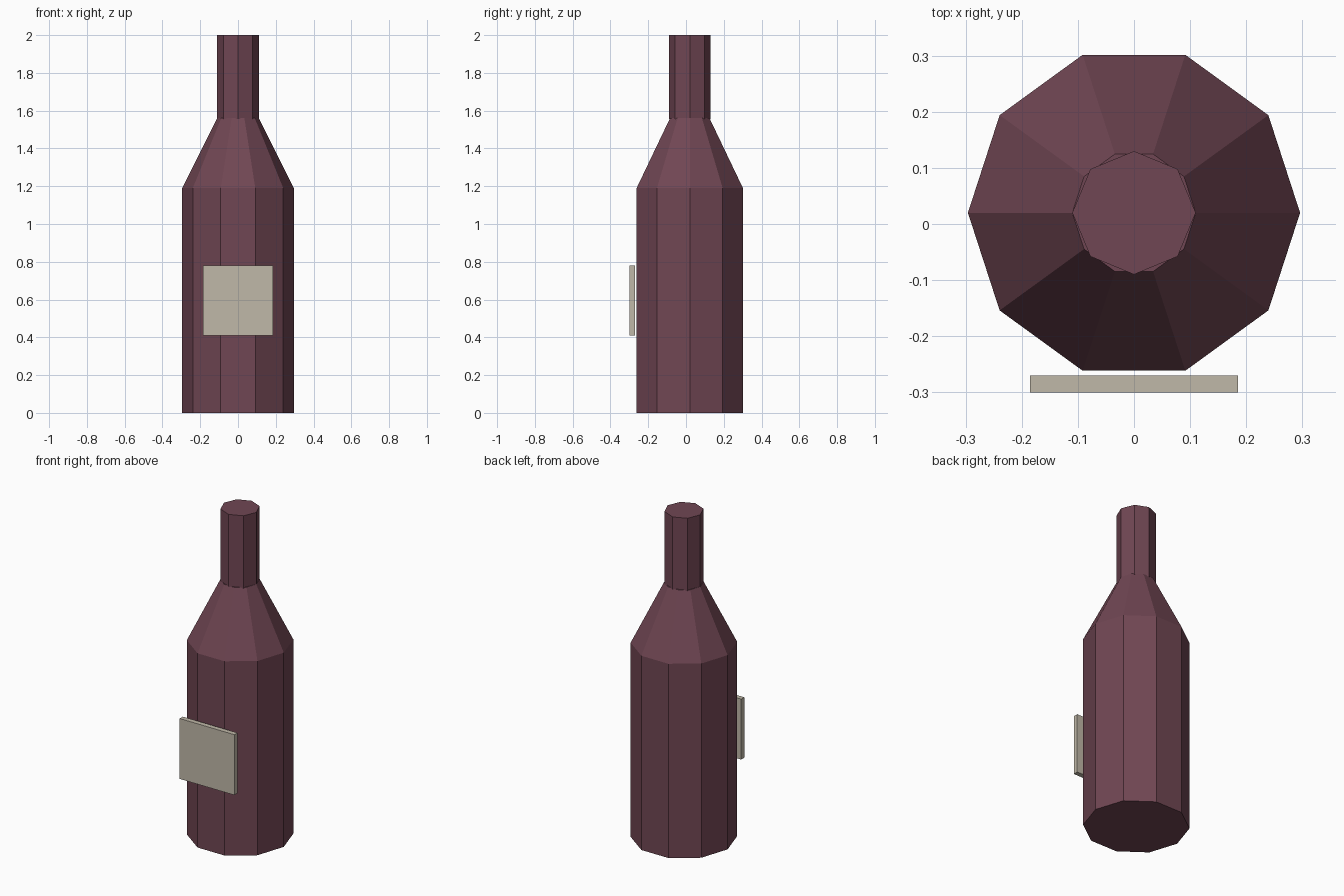
import bpy, bmesh, math

if "Cube" in bpy.data.objects:
    bpy.data.objects.remove(bpy.data.objects["Cube"])

CY = 0.02  # bottle axis sits slightly behind the origin

def srgb(r, g, b):
    f = lambda c: c / 12.92 if c <= 0.04045 else ((c + 0.055) / 1.055) ** 2.4
    return tuple(f(v / 255) for v in (r, g, b)) + (1.0,)

def material(name, color):
    m = bpy.data.materials.new(name)
    m.diffuse_color = color
    m.use_nodes = True
    m.node_tree.nodes["Principled BSDF"].inputs["Base Color"].default_value = m.diffuse_color
    return m

def add_object(name, bm, mat):
    bmesh.ops.recalc_face_normals(bm, faces=bm.faces)
    me = bpy.data.meshes.new(name)
    bm.to_mesh(me)
    bm.free()
    me.materials.append(mat)
    ob = bpy.data.objects.new(name, me)
    bpy.context.collection.objects.link(ob)
    return ob

def lathe(name, profile, sides, mat):
    """Closed faceted solid from (radius, height) rings, a corner on +x."""
    bm = bmesh.new()
    rings = []
    for r, z in profile:
        angles = [2 * math.pi * i / sides for i in range(sides)]
        rings.append([bm.verts.new((r * math.cos(a), CY + r * math.sin(a), z)) for a in angles])
    for lo, hi in zip(rings, rings[1:]):
        for i in range(sides):
            j = (i + 1) % sides
            bm.faces.new((lo[i], lo[j], hi[j], hi[i]))
    bm.faces.new(rings[0][::-1])
    bm.faces.new(rings[-1])
    return add_object(name, bm, mat)

glass = material("dark wine glass", srgb(112, 70, 83))
paper = material("cream paper", srgb(192, 184, 168))

# Ten-sided body with tapered shoulder
lathe("bottle_body", [(0.296, 0), (0.296, 1.19), (0.11, 1.56)], 10, glass)
# Eight-sided neck
lathe("bottle_neck", [(0.11, 1.555), (0.11, 2.0)], 8, glass)

# Label plate floating just off the front
bm = bmesh.new()
bmesh.ops.create_cube(bm, size=1)
bmesh.ops.scale(bm, vec=(0.37, 0.03, 0.37), verts=bm.verts)
bmesh.ops.translate(bm, vec=(0, -0.285, 0.595), verts=bm.verts)
add_object("label", bm, paper)
